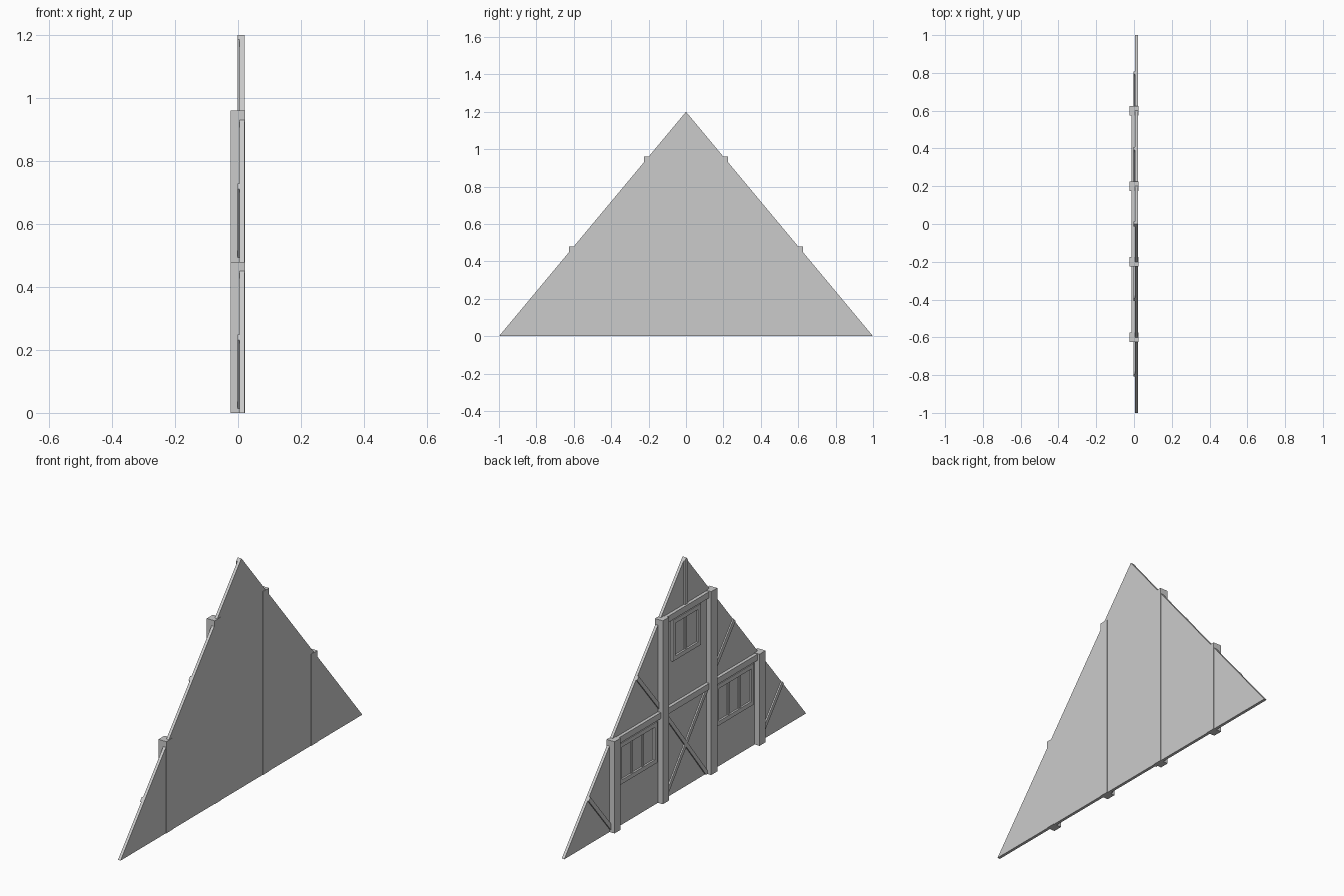
import bpy
import bmesh

cube = bpy.data.objects.get("Cube")
if cube:
    bpy.data.objects.remove(cube, do_unlink=True)

mat = bpy.data.materials.new("plain_grey")
mat.use_nodes = True
GREY = (0.6, 0.6, 0.6, 1)
mat.diffuse_color = GREY
mat.node_tree.nodes["Principled BSDF"].inputs["Base Color"].default_value = GREY

WALL_FACE, WALL_BACK = 0.005, 0.02
HEIGHT = 1.2


def prism(name, outline, x0, x1):
    """Extrude a (y, z) outline from x0 to x1."""
    bm = bmesh.new()
    face = bm.faces.new([bm.verts.new((x0, y, z)) for y, z in outline])
    ext = bmesh.ops.extrude_face_region(bm, geom=[face])
    for v in ext["geom"]:
        if isinstance(v, bmesh.types.BMVert):
            v.co.x = x1
    bmesh.ops.recalc_face_normals(bm, faces=bm.faces)
    mesh = bpy.data.meshes.new(name)
    bm.to_mesh(mesh)
    bm.free()
    mesh.materials.append(mat)
    obj = bpy.data.objects.new(name, mesh)
    bpy.context.collection.objects.link(obj)
    return obj


def board(name, y0, y1, z0, z1, x0, x1=WALL_BACK - 0.001):
    return prism(name, [(y0, z0), (y1, z0), (y1, z1), (y0, z1)], x0, x1)


def window(name, y, z0, z1, half, panes):
    """Raised surround with evenly spaced mullions."""
    rim, front = 0.022, -0.005
    for label, a, b in (("sill", z0, z0 + rim), ("head", z1 - rim, z1)):
        board(f"{name}_{label}", y - half, y + half, a, b, front)
    for s in (-1, 1):
        inner, outer = sorted((y + s * half, y + s * (half - rim)))
        board(f"{name}_jamb", inner, outer, z0 + rim, z1 - rim, front)
    step = 2 * (half - rim) / panes
    for i in range(1, panes):
        c = y - half + rim + i * step
        board(f"{name}_mullion", c - 0.008, c + 0.008, z0 + rim, z1 - rim, 0)


# Gable wall
prism("gable_wall", [(-1, 0), (1, 0), (0, HEIGHT)], WALL_FACE, WALL_BACK)

for s, side in ((-1, "front"), (1, "rear")):
    # Posts
    for y, top, label in ((0.2, 0.96, "inner"), (0.6, 0.48, "outer")):
        board(f"{side}_{label}_post", s * y - 0.025, s * y + 0.025, 0, top,
              -0.0235, 0.0225)
    # Beam and window of the side bay
    a, b = sorted((s * 0.225, s * 0.575))
    board(f"{side}_side_beam", a, b, 0.445, 0.477, -0.012)
    window(f"{side}_side_window", s * 0.4, 0.22, 0.435, 0.157, 3)
    # Sloping braces, cut flush with the roof line
    for y, z, label in ((0.6, 0, "lower"), (0.2, 0.48, "upper")):
        feet = [y - 0.014, y + 0.014]
        heads = [(HEIGHT - z + HEIGHT * f) / (2 * HEIGHT) for f in feet]
        pts = [(feet[0], z), (feet[1], z),
               (heads[1], HEIGHT * (1 - heads[1])),
               (heads[0], HEIGHT * (1 - heads[0]))]
        prism(f"{side}_{label}_brace", [(s * p, q) for p, q in pts],
              -0.002, WALL_FACE + 0.003)
    # Crossed braces of the middle bay
    prism(f"{side}_cross_brace",
          [(s * p, q) for p, q in ((-0.19, 0), (-0.164, 0),
                                   (0.19, 0.45), (0.164, 0.45))],
          -0.002, WALL_FACE + 0.003)

# Middle bay beams, window and king strut
board("middle_beam", -0.175, 0.175, 0.445, 0.477, -0.012)
board("upper_beam", -0.175, 0.175, 0.925, 0.957, -0.012)
window("upper_window", 0, 0.7, 0.915, 0.115, 2)
w = 0.012
prism("king_strut", [(-w, 0.957), (w, 0.957), (w, HEIGHT * (1 - w)),
                     (0, HEIGHT), (-w, HEIGHT * (1 - w))],
      -0.002, WALL_FACE + 0.003)
